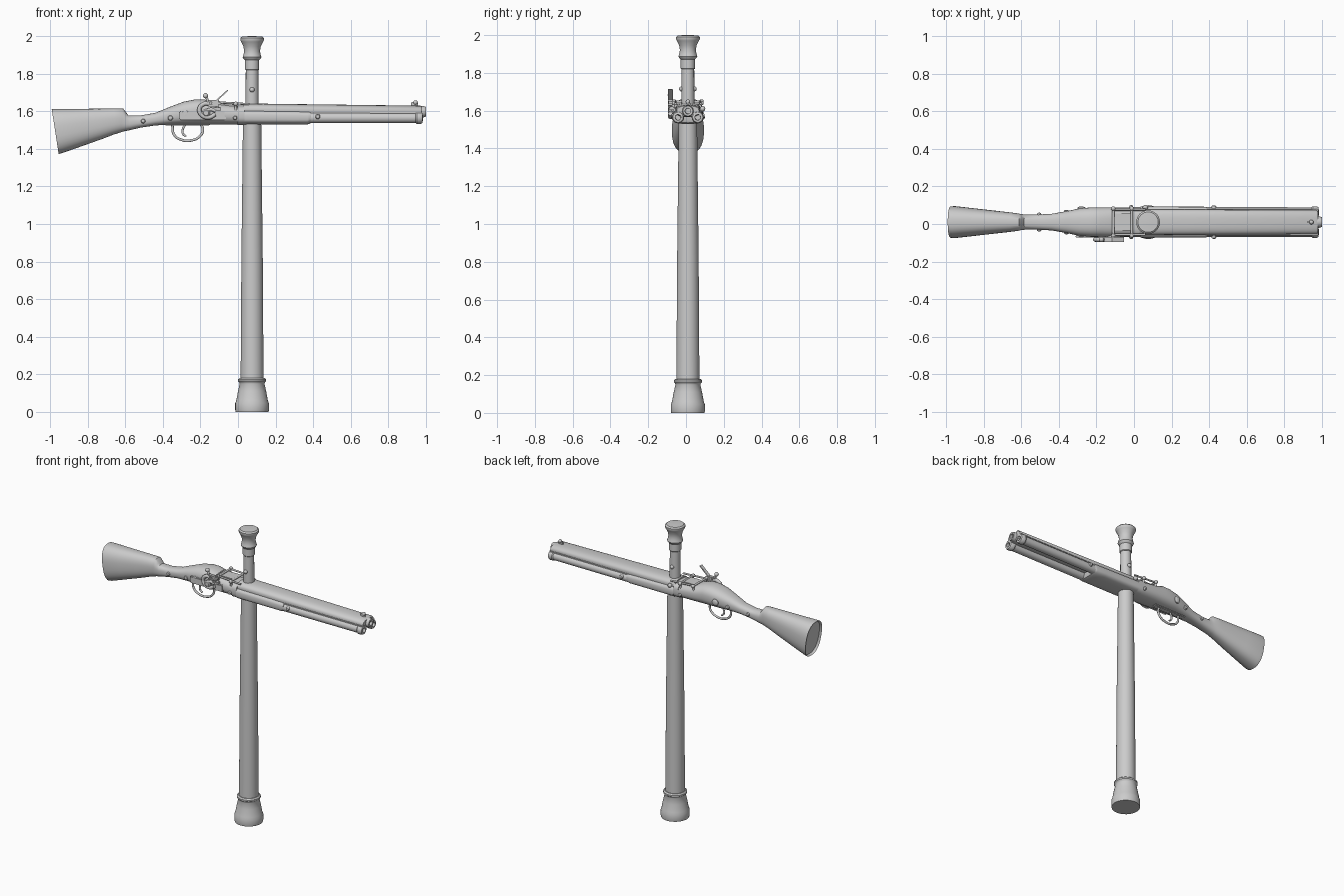
import bpy, bmesh, math
from mathutils import Vector

CY = 0.01      # shared centre line of gun and staff
SX = 0.075     # staff position along x


def finish(name, bm, angle=35):
    bmesh.ops.recalc_face_normals(bm, faces=bm.faces)
    me = bpy.data.meshes.new(name)
    bm.to_mesh(me)
    bm.free()
    ob = bpy.data.objects.new(name, me)
    bpy.context.collection.objects.link(ob)
    bpy.ops.object.select_all(action='DESELECT')
    ob.select_set(True)
    bpy.context.view_layer.objects.active = ob
    bpy.ops.object.shade_smooth_by_angle(angle=math.radians(angle))
    return ob


def skin(name, rings, angle=35):
    """Bridge a list of equal point rings and cap both ends."""
    bm = bmesh.new()
    vs = [[bm.verts.new(p) for p in r] for r in rings]
    n = len(vs[0])
    for a, b in zip(vs, vs[1:]):
        for i in range(n):
            j = (i + 1) % n
            bm.faces.new((a[i], a[j], b[j], b[i]))
    bm.faces.new(vs[0])
    bm.faces.new(vs[-1])
    return finish(name, bm, angle)


def lathe(name, prof, origin, direction, n=32):
    """Turn (radius, distance) pairs about an axis."""
    q = Vector((0, 0, 1)).rotation_difference(Vector(direction).normalized())
    o = Vector(origin)
    rings = [[o + q @ Vector((r * math.cos(2 * math.pi * i / n),
                              r * math.sin(2 * math.pi * i / n), t))
              for i in range(n)] for r, t in prof]
    return skin(name, rings)


def loft(name, stations, p=2.5, n=40, angle=45):
    """Stations: (x at top, x at bottom, z top, z bottom, half width)."""
    rings = []
    for xt, xb, zt, zb, w in stations:
        ring = []
        for i in range(n):
            a = 2 * math.pi * i / n
            c, s = math.cos(a), math.sin(a)
            u = math.copysign(abs(c) ** (2 / p), c)
            v = math.copysign(abs(s) ** (2 / p), s)
            k = (v + 1) / 2
            ring.append((xb + (xt - xb) * k, CY + w * u, zb + (zt - zb) * k))
        rings.append(ring)
    return skin(name, rings, angle)


def tube(name, pts, r, cyclic=False):
    """Smooth round bar through a few points."""
    cu = bpy.data.curves.new(name, 'CURVE')
    cu.dimensions = '3D'
    cu.bevel_depth = r
    cu.bevel_resolution = 3
    cu.use_fill_caps = True
    sp = cu.splines.new('BEZIER')
    sp.bezier_points.add(len(pts) - 1)
    sp.use_cyclic_u = cyclic
    for b, p in zip(sp.bezier_points, pts):
        b.co = p
        b.handle_left_type = b.handle_right_type = 'AUTO'
    ob = bpy.data.objects.new(name, cu)
    bpy.context.collection.objects.link(ob)
    return ob


def ball(name, c, r):
    bm = bmesh.new()
    bmesh.ops.create_uvsphere(bm, u_segments=20, v_segments=12, radius=r)
    bmesh.ops.translate(bm, verts=bm.verts, vec=c)
    return finish(name, bm)


def box(name, c, size, bevel=0.004):
    bm = bmesh.new()
    bmesh.ops.create_cube(bm, size=1)
    bmesh.ops.scale(bm, verts=bm.verts, vec=size)
    bmesh.ops.translate(bm, verts=bm.verts, vec=c)
    bmesh.ops.bevel(bm, geom=bm.edges[:], offset=bevel, segments=2, affect='EDGES')
    return finish(name, bm)


# Staff: flared foot, tapering shaft, slim neck and cap
lathe("staff_foot", [(0.088, 0), (0.09, 0.01), (0.09, 0.045), (0.084, 0.06),
                     (0.075, 0.11), (0.066, 0.15), (0.068, 0.155), (0.074, 0.163),
                     (0.074, 0.173), (0.066, 0.18)], (SX, CY, 0), (0, 0, 1))
lathe("staff_shaft", [(0.061, 0.17), (0.057, 0.8), (0.048, 1.6)], (SX, CY, 0), (0, 0, 1))
lathe("staff_neck", [(0.036, 1.55), (0.033, 1.89)], (SX, CY, 0), (0, 0, 1), 16)
lathe("staff_cap", [(0.036, 1.87), (0.046, 1.88), (0.05, 1.888), (0.046, 1.9),
                    (0.042, 1.92), (0.046, 1.945), (0.058, 1.97), (0.063, 1.978),
                    (0.063, 1.99), (0.054, 1.998), (0.02, 2.0)], (SX, CY, 0), (0, 0, 1))
lathe("neck_band", [(0.035, 1.82), (0.038, 1.824), (0.038, 1.876), (0.035, 1.88)],
      (SX, CY, 0), (0, 0, 1))
for d in ((0, -1, 0), (0, 1, 0)):
    ball("neck_pin", Vector((SX, CY, 1.715)) + 0.034 * Vector(d), 0.013)

# Butt stock, wrist and lock housing
loft("stock", [(-0.978, -0.942, 1.605, 1.382, 0.076), (-0.992, -0.955, 1.612, 1.373, 0.084),
               (-0.97, -0.935, 1.613, 1.378, 0.085), (-0.88, -0.83, 1.613, 1.415, 0.074),
               (-0.76, -0.72, 1.614, 1.454, 0.061), (-0.66, -0.66, 1.615, 1.477, 0.052),
               (-0.612, -0.63, 1.615, 1.486, 0.047), (-0.596, -0.61, 1.595, 1.493, 0.043),
               (-0.585, -0.57, 1.579, 1.501, 0.04), (-0.52, -0.52, 1.578, 1.513, 0.04),
               (-0.44, -0.44, 1.592, 1.525, 0.044), (-0.36, -0.36, 1.625, 1.529, 0.058),
               (-0.29, -0.29, 1.651, 1.53, 0.073), (-0.23, -0.23, 1.663, 1.53, 0.078),
               (-0.18, -0.18, 1.664, 1.53, 0.078), (-0.12, -0.12, 1.645, 1.53, 0.078),
               (0.035, 0.035, 1.625, 1.53, 0.078)])

# Fore stock and the three barrels
loft("fore_stock", [(0.035, 0.035, 1.61, 1.53, 0.083), (0.3, 0.3, 1.606, 1.53, 0.082),
                    (0.37, 0.37, 1.604, 1.53, 0.082), (0.385, 0.385, 1.602, 1.536, 0.081),
                    (0.39, 0.39, 1.60, 1.548, 0.079)], 3.2)
loft("top_barrel", [(0.03, 0.03, 1.642, 1.57, 0.068), (0.97, 0.97, 1.63, 1.567, 0.064),
                    (0.98, 0.98, 1.625, 1.571, 0.058)], 2.6)
lathe("top_muzzle", [(0.03, 0.96), (0.03, 0.988), (0.026, 1.0), (0.015, 1.0), (0.014, 0.97)],
      (0, CY, 1.598), (1, 0, 0))
for s in (-1, 1):
    y = CY + s * 0.052
    lathe("lower_barrel", [(0.028, 0.3), (0.027, 0.945), (0.032, 0.952), (0.032, 0.972),
                           (0.027, 0.982), (0.015, 0.984), (0.014, 0.95)],
          (0, y, 1.565), (1, 0, 0))
    box("barrel_seam_strip", (0.68, CY + s * 0.066, 1.594), (0.6, 0.008, 0.008), 0.002)

# Front sight and rear sight post
box("front_sight_blade", (0.94, CY, 1.635), (0.035, 0.012, 0.03))
ball("front_sight_bead", (0.945, CY, 1.647), 0.012)

# Collar between housing and fore stock
loft("breech_collar", [(-0.002, -0.002, 1.632, 1.528, 0.08), (0.035, 0.035, 1.632, 1.528, 0.08)], 3)

# Screws repeated on both sides: x, z, radius, surface half width
for x, z, r, w in ((-0.505, 1.548, 0.012, 0.037), (-0.36, 1.565, 0.014, 0.052),
                   (-0.28, 1.583, 0.022, 0.07), (-0.015, 1.565, 0.011, 0.077),
                   (0.425, 1.572, 0.013, 0.076)):
    for s in (-1, 1):
        lathe("side_screw", [(r, -0.01), (r, 0.006), (r * 0.75, 0.011), (r * 0.3, 0.013)],
              (x, CY + s * w, z), (0, s, 0), 20)

# Breech hinge frame on top: cross bars with end knobs and side rods
for x, z in ((-0.11, 1.648), (-0.012, 1.64)):
    tube("hinge_cross_bar", [(x, CY - 0.07, z), (x, CY + 0.075, z)], 0.007)
    for s in (-1, 1):
        ball("hinge_knob", (x, CY + s * 0.072, z), 0.012)
        tube("hinge_post", [(x, CY + s * 0.066, z), (x, CY + s * 0.066, 1.59)], 0.007)
for s in (-1, 1):
    tube("hinge_side_rod", [(-0.11, CY + s * 0.066, 1.648), (0.06, CY + s * 0.066, 1.638)], 0.006)
box("breech_lid", (-0.06, CY, 1.634), (0.09, 0.09, 0.018))
ball("latch_knob", (0.06, CY + 0.078, 1.61), 0.014)

# Lock on the front side: plate, curled hammer, jaws and striker plate
YL = -0.083
box("lock_plate", (-0.19, -0.066, 1.578), (0.25, 0.014, 0.05), 0.006)
lathe("hammer_pivot", [(0.022, 0), (0.022, 0.028), (0.014, 0.034)], (-0.17, -0.062, 1.592), (0, -1, 0))
tube("hammer_curl", [(-0.12, YL, 1.585), (-0.155, YL, 1.568), (-0.195, YL, 1.582),
                     (-0.205, YL, 1.615), (-0.18, YL, 1.64), (-0.15, YL, 1.64)], 0.012)
tube("hammer_inner_curl", [(-0.17, YL, 1.6), (-0.145, YL, 1.61), (-0.12, YL, 1.602)], 0.01)
tube("hammer_spur", [(-0.165, YL, 1.64), (-0.163, YL, 1.66), (-0.173, YL, 1.68)], 0.007)
ball("hammer_spur_ball", (-0.173, YL, 1.683), 0.014)
for z in (1.632, 1.654):
    box("flint_jaw", (-0.13, YL, z), (0.06, 0.026, 0.01), 0.003)
box("flint", (-0.115, YL, 1.643), (0.05, 0.02, 0.012), 0.002)
striker = box("striker_plate", (0, 0, 0), (0.105, 0.026, 0.007), 0.002)
striker.location = (-0.092, YL, 1.678)
striker.rotation_euler = (0, -math.radians(42), 0)
box("powder_pan", (-0.115, -0.076, 1.612), (0.05, 0.028, 0.018))

# Trigger guard loop and trigger
guard = tube("trigger_guard", [(-0.35, CY, 1.53), (-0.34, CY, 1.475), (-0.30, CY, 1.448),
                               (-0.25, CY, 1.445), (-0.20, CY, 1.47), (-0.187, CY, 1.505),
                               (-0.20, CY, 1.535)], 0.007)
tube("trigger", [(-0.275, CY, 1.535), (-0.292, CY, 1.51), (-0.295, CY, 1.485), (-0.278, CY, 1.465)], 0.006)
box("guard_strap", (-0.27, CY, 1.53), (0.24, 0.04, 0.012))
